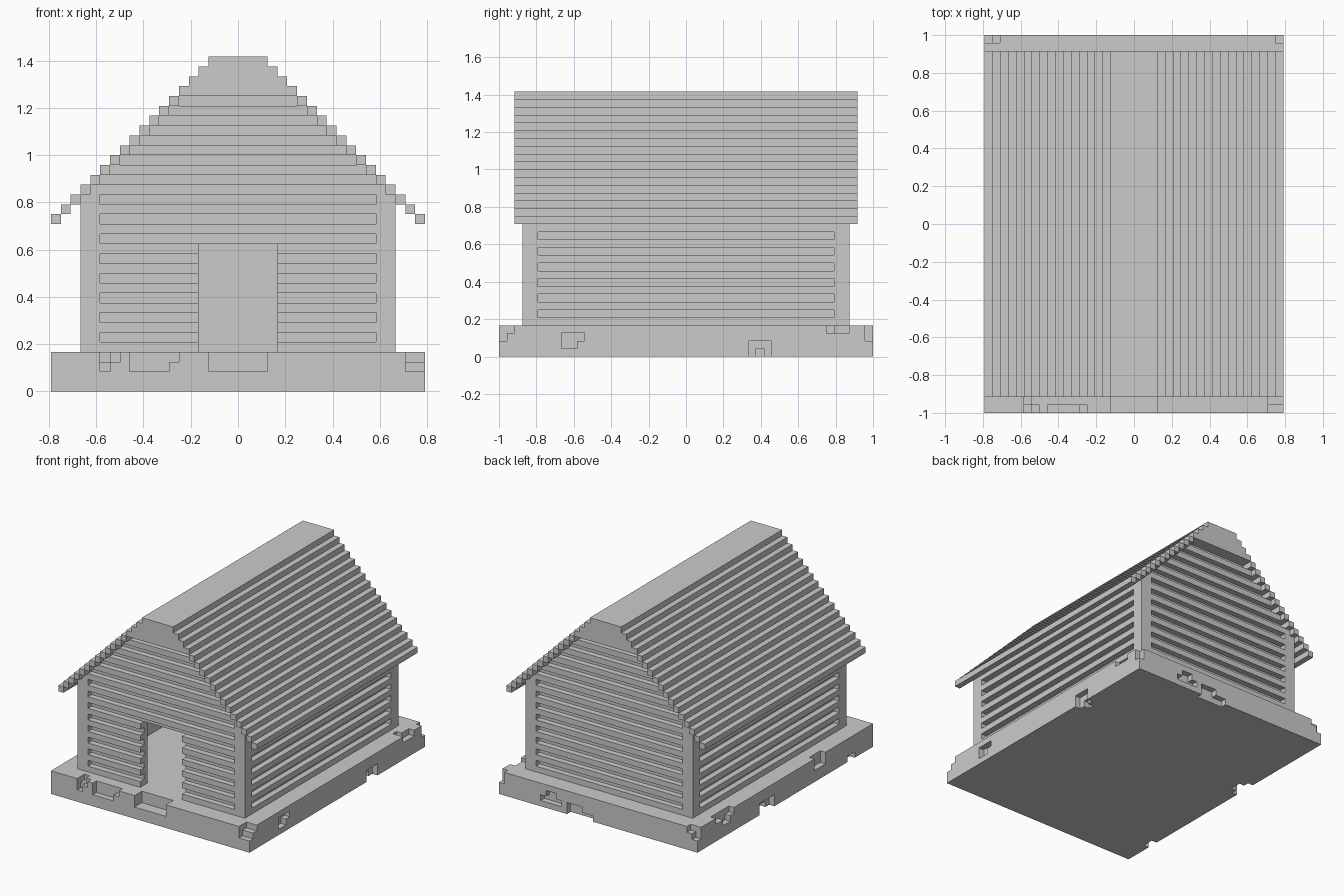
import bpy, bmesh

if "Cube" in bpy.data.objects:
    bpy.data.objects.remove(bpy.data.objects["Cube"])

U = 1 / 24  # everything sits on a grid of 24 cells per unit


def add_object(name, bm):
    bmesh.ops.recalc_face_normals(bm, faces=bm.faces)
    me = bpy.data.meshes.new(name)
    bm.to_mesh(me)
    bm.free()
    ob = bpy.data.objects.new(name, me)
    bpy.context.collection.objects.link(ob)
    return ob


def boxes(name, spans):
    """One object from boxes given as (x0, x1, y0, y1, z0, z1) in cells."""
    bm = bmesh.new()
    for x0, x1, y0, y1, z0, z1 in spans:
        vs = bmesh.ops.create_cube(bm, size=1)["verts"]
        for v in vs:
            v.co = (U * (x1 if v.co.x > 0 else x0),
                    U * (y1 if v.co.y > 0 else y0),
                    U * (z1 if v.co.z > 0 else z0))
    return add_object(name, bm)


def extrude_profile(name, half, y0, y1):
    """Extrude the right half of an x/z outline, mirrored over x = 0, along y."""
    pts = half + [(-x, z) for x, z in reversed(half)]
    bm = bmesh.new()
    face = bm.faces.new([bm.verts.new((x * U, y0 * U, z * U)) for x, z in pts])
    new = bmesh.ops.extrude_face_region(bm, geom=[face])["geom"]
    for v in new:
        if isinstance(v, bmesh.types.BMVert):
            v.co.y = y1 * U
    return add_object(name, bm)


def cut(ob, spans):
    cutter = boxes("cutter", spans)
    cutter.hide_render = True
    mod = ob.modifiers.new("cut", "BOOLEAN")
    mod.operation, mod.solver, mod.object = "DIFFERENCE", "EXACT", cutter
    mod.use_self = True
    bpy.context.view_layer.update()
    done = bpy.data.meshes.new_from_object(
        ob.evaluated_get(bpy.context.evaluated_depsgraph_get()))
    ob.modifiers.clear()
    ob.data = done
    bpy.data.objects.remove(cutter)


# Stone base with chipped edges (cutters overshoot the outside: E)
E = 26
base = boxes("base", [(-19, 19, -24, 24, 0, 4)])
cut(base, [
    # front edge
    (-3, 3, -E, -22, 2, 5),
    (-11, -7, -E, -23, 2, 5), (-7.5, -6, -E, -23, 3, 5),
    (-14, -13, -E, -23, 2, 5), (-14, -13, -E, -22, 3, 5), (-13.5, -12, -E, -23, 3, 5),
    (17, E, -E, -23, 2, 5), (17, E, -23.5, -22, 3, 5),
    # right edge
    (18, E, -16, -14, 1, 3), (18, E, -14.5, -13, 2, 3),
    (18, E, 8, 11, -1, 2), (17, E, 9, 10, -1, 1),
    (18, E, 18, 21, 3, 5), (17, E, 18, 19, 3, 5),
    (18, E, 23, E, 2, 5),
    # back edge
    (7, 11, 23, E, 1, 2), (8, 10, 23, E, 1, 3),
    (1, 6, 23, E, -1, 1), (3, 6, 23, E, -1, 2),
    (-E, -18, 23, E, 2, 5), (-18.5, -17, 23, E, 3, 5),
    # left edge
    (-E, -18, 14, 19, 3, 5), (-E, -18, 15, 17, 2, 5),
    (-E, -18, 3, 7, -1, 2), (-E, -17, 4, 6, -1, 1),
    (-E, -18, -11, -8, 2, 5), (-E, -18, -19, -17, -1, 1),
])

# Gable walls: straight corner posts, then stepped up under the roof
half = [(16, 4), (16, 20)]
for z in range(20, 30):
    half += [(35 - z, z), (35 - z, z + 1)]
for name, s in (("front_wall", -1), ("back_wall", 1)):
    wall = extrude_profile(name, half, 19 * s, 21 * s)
    ya, yb = sorted((20 * s, 23 * s))
    cut(wall, [(-w, w, ya, yb, z, z + 1)
               for z in range(5, 29, 2) for w in [14 if z < 20 else 17]]
        + [(-17, 17, ya, yb, 29, 31)])
    if s < 0:
        cut(wall, [(-4, 4, -23, -18, 3, 15)])  # doorway

# Side walls with the same board grooves
for name, s in (("left_wall", -1), ("right_wall", 1)):
    xa, xb = sorted((14 * s, 16 * s))
    wall = boxes(name, [(xa, xb, -19, 19, 4, 20)])
    xa, xb = sorted((15 * s, 18 * s))
    cut(wall, [(xa, xb, -20, 20, z, z + 1) for z in range(5, 18, 2)])
    xa, xb = sorted((14 * s, 15 * s))
    boxes(name + "_plate", [(xa, xb, -19, 19, 20, 21)])

# Roof: stepped slats on both slopes and a solid ridge cap
for name, s in (("left_roof_slats", -1), ("right_roof_slats", 1)):
    boxes(name, [(min(k * s, k * s + s), max(k * s, k * s + s), -22, 22, 35 - k, 36 - k)
                 for k in range(6, 19)])
cap = []
for z in range(30, 34):
    cap += [(36 - z, z), (36 - z, z + 1)]
extrude_profile("ridge_cap", cap, -22, 22)
